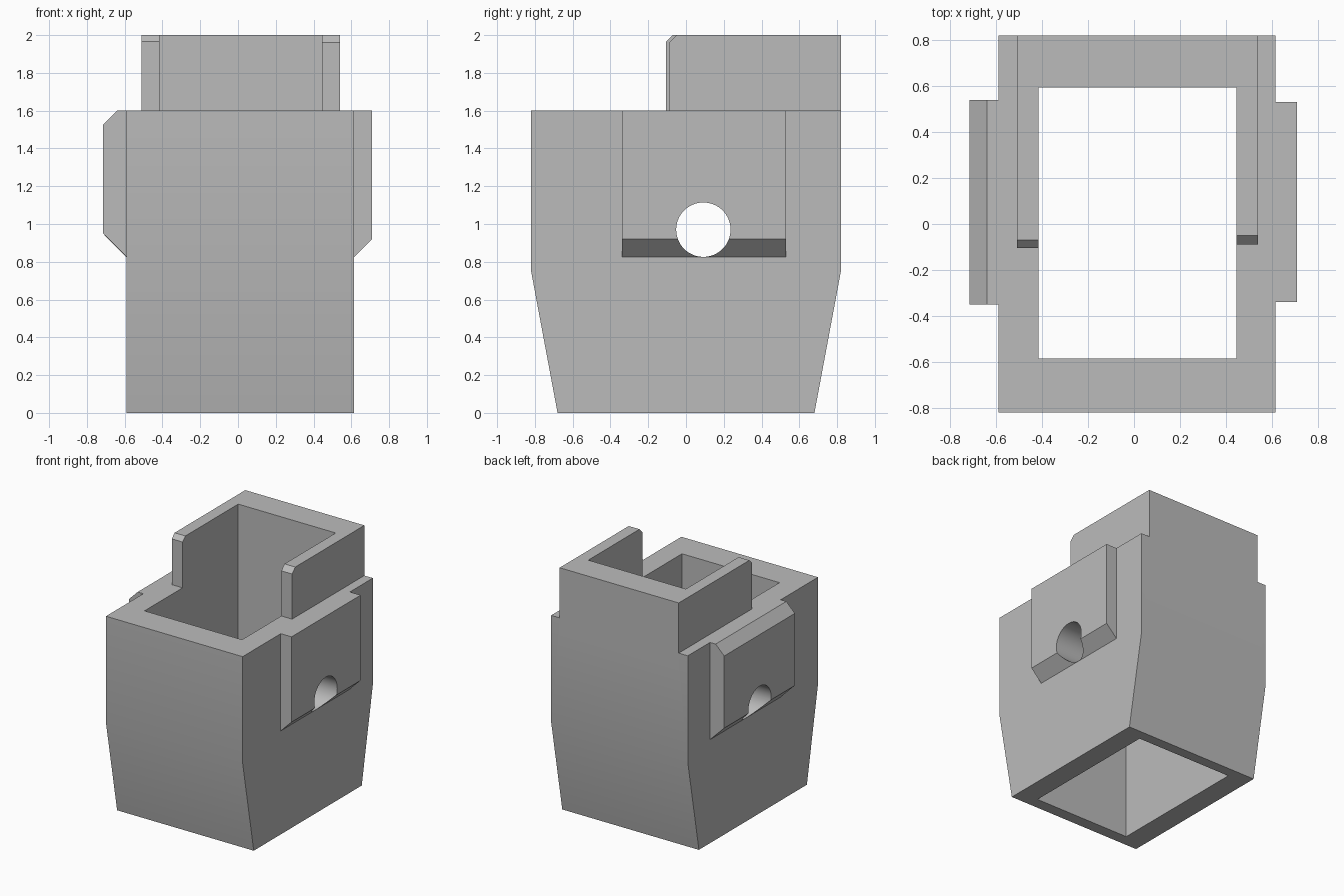
import bpy
import bmesh
import math
from mathutils import Vector

if "Cube" in bpy.data.objects:
    bpy.data.objects.remove(bpy.data.objects["Cube"], do_unlink=True)

grey = bpy.data.materials.new("plain grey")
grey.use_nodes = True
grey.diffuse_color = (0.5, 0.5, 0.5, 1)
grey.node_tree.nodes["Principled BSDF"].inputs["Base Color"].default_value = (0.5, 0.5, 0.5, 1)


def prism(name, profile, axis, lo, hi):
    """Extrude a 2D profile along x (profile in y, z) or y (profile in x, z)."""
    bm = bmesh.new()

    def point(p, t):
        return (t, p[0], p[1]) if axis == "x" else (p[0], t, p[1])

    face = bm.faces.new([bm.verts.new(point(p, lo)) for p in profile])
    shift = (hi - lo, 0, 0) if axis == "x" else (0, hi - lo, 0)
    grown = bmesh.ops.extrude_face_region(bm, geom=[face])["geom"]
    bmesh.ops.translate(bm, vec=Vector(shift),
                        verts=[v for v in grown if isinstance(v, bmesh.types.BMVert)])
    bmesh.ops.recalc_face_normals(bm, faces=bm.faces)
    mesh = bpy.data.meshes.new(name)
    bm.to_mesh(mesh)
    bm.free()
    mesh.materials.append(grey)
    obj = bpy.data.objects.new(name, mesh)
    bpy.context.collection.objects.link(obj)
    return obj


def combine(target, part, operation):
    """Apply an exact boolean, then remove the operand."""
    mod = target.modifiers.new(part.name, "BOOLEAN")
    mod.object, mod.operation, mod.solver = part, operation, "EXACT"
    bpy.context.view_layer.objects.active = target
    bpy.ops.object.modifier_apply(modifier=mod.name)
    bpy.data.objects.remove(part, do_unlink=True)


# Main sleeve, tapering at front and back towards the bottom
body = prism("housing", [(-0.68, 0), (0.68, 0), (0.82, 0.75), (0.82, 1.6),
                         (-0.82, 1.6), (-0.82, 0.75)], "x", -0.59, 0.615)

# Upper collar: two side arms with chamfered front corners, overlapping at the back
for name, lo, hi, front, cut in (("left_arm", -0.1, 0.54, -0.09, 0.04),
                                 ("right_arm", -0.51, 0.1, -0.105, 0.035)):
    arm = prism(name, [(front, 1.5), (0.82, 1.5), (0.82, 2), (front + cut, 2),
                       (front, 2 - cut)], "x", lo, hi)
    combine(body, arm, "UNION")

# Side pads with sloped undersides; only the right one has a sloped top
left_pad = prism("left_pad", [(0.55, 0.825), (0.615, 0.825), (0.71, 0.92),
                              (0.71, 1.6), (0.55, 1.6)], "y", -0.34, 0.53)
right_pad = prism("right_pad", [(-0.53, 0.825), (-0.59, 0.825), (-0.715, 0.95),
                                (-0.715, 1.525), (-0.64, 1.6), (-0.53, 1.6)],
                  "y", -0.35, 0.54)
combine(body, left_pad, "UNION")
combine(body, right_pad, "UNION")

# Rectangular shaft running right through
shaft = prism("shaft_cutter", [(-0.415, -0.5), (0.445, -0.5), (0.445, 2.5), (-0.415, 2.5)],
              "y", -0.585, 0.595)
combine(body, shaft, "DIFFERENCE")

# Round cross hole through both side walls
circle = [(0.092 + 0.144 * math.cos(a), 0.97 + 0.144 * math.sin(a))
          for a in (2 * math.pi * i / 64 for i in range(64))]
combine(body, prism("hole_cutter", circle, "x", -1, 1), "DIFFERENCE")

# Smooth hole walls, sharp corners
bpy.ops.object.select_all(action="DESELECT")
body.select_set(True)
bpy.context.view_layer.objects.active = body
bpy.ops.object.shade_smooth_by_angle(angle=math.radians(25))
